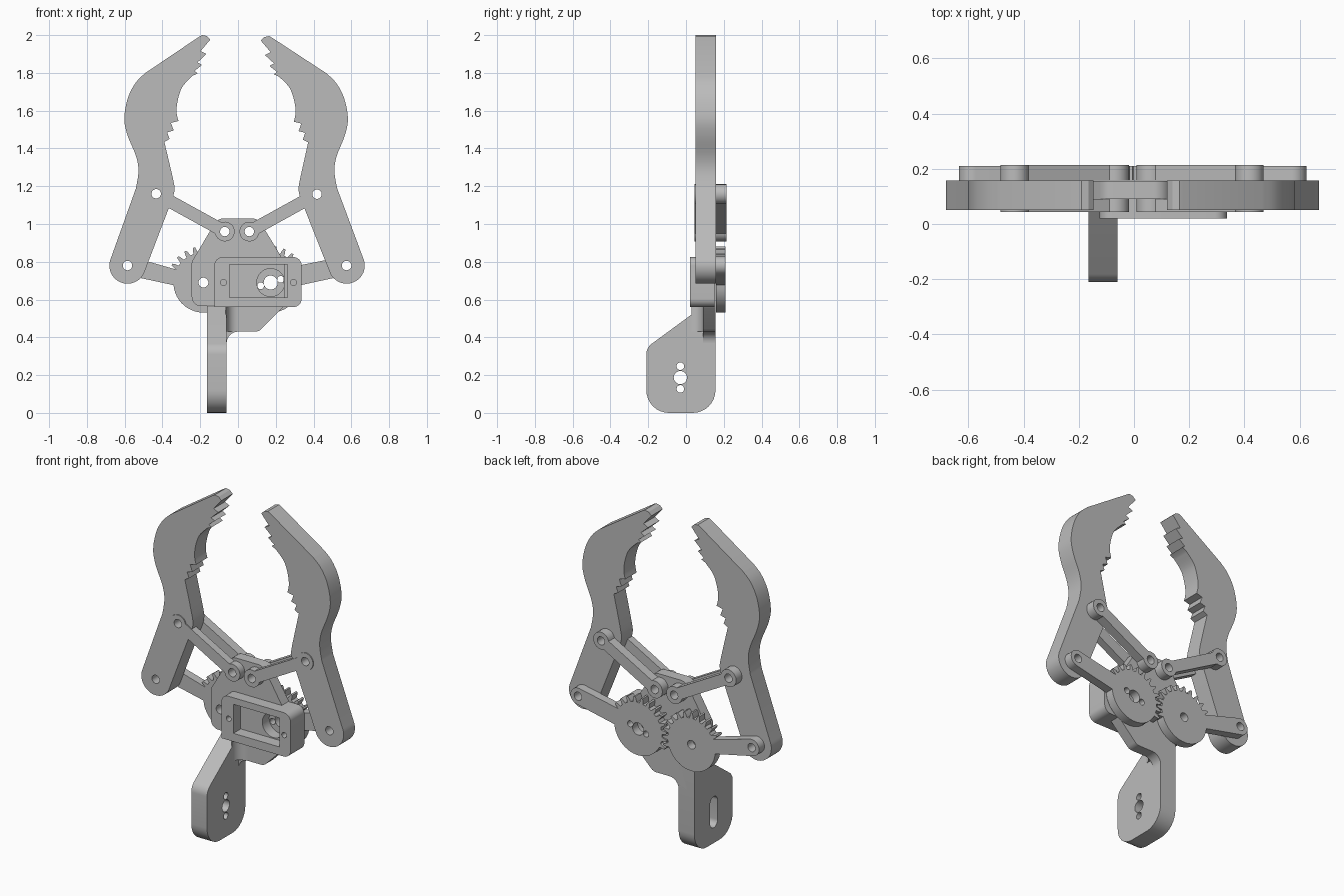
import bpy, bmesh
from math import sin, cos, pi, asin, atan2, hypot, radians
from mathutils import Vector

if "Cube" in bpy.data.objects:
    bpy.data.objects.remove(bpy.data.objects["Cube"])

grey = bpy.data.materials.new("plain grey")
grey.use_nodes = True
grey.diffuse_color = (0.5, 0.5, 0.5, 1)
grey.node_tree.nodes["Principled BSDF"].inputs["Base Color"].default_value = (0.5, 0.5, 0.5, 1)

FACING_Y, FACING_X, FACING_Z = (pi / 2, 0, 0), (pi / 2, 0, pi / 2), (0, 0, 0)
MID = -0.005


def plate(name, outline, lo, hi, holes=(), facing=FACING_Y):
    """Flat part: outline with holes, extruded between two depths."""
    curve = bpy.data.curves.new(name, 'CURVE')
    curve.dimensions, curve.fill_mode = '2D', 'BOTH'
    curve.extrude = (hi - lo) / 2
    for loop in (outline, *holes):
        spline = curve.splines.new('POLY')
        spline.points.add(len(loop) - 1)
        for point, (u, v) in zip(spline.points, loop):
            point.co = (u, v, 0, 1)
        spline.use_cyclic_u = True
    obj = bpy.data.objects.new(name, curve)
    bpy.context.collection.objects.link(obj)
    obj.rotation_euler = facing
    axis = {FACING_Y: 1, FACING_X: 0, FACING_Z: 2}[facing]
    obj.location[axis] = (lo + hi) / 2
    bpy.ops.object.select_all(action='DESELECT')
    obj.select_set(True)
    bpy.context.view_layer.objects.active = obj
    bpy.ops.object.convert(target='MESH')
    obj = bpy.context.view_layer.objects.active
    bm = bmesh.new()
    bm.from_mesh(obj.data)
    bmesh.ops.remove_doubles(bm, verts=bm.verts, dist=0.0001)
    bmesh.ops.recalc_face_normals(bm, faces=bm.faces)
    bm.to_mesh(obj.data)
    bm.free()
    obj.data.materials.clear()
    obj.data.materials.append(grey)
    bpy.ops.object.shade_smooth_by_angle(angle=radians(25))
    return obj


def arc(c, r, start, end, n=16):
    return [(c[0] + r * cos(start + (end - start) * i / n),
             c[1] + r * sin(start + (end - start) * i / n)) for i in range(n + 1)]


def circle(c, r):
    return arc(c, r, 0, 2 * pi, 32)[:-1]


def rounded(corners):
    """Polygon of (u, v, radius) corners, each rounded by its radius."""
    out = []
    for i, (u, v, r) in enumerate(corners):
        p = Vector((u, v))
        a = (Vector(corners[i - 1][:2]) - p).normalized()
        b = (Vector(corners[(i + 1) % len(corners)][:2]) - p).normalized()
        if r == 0:
            out.append((u, v))
            continue
        half = a.angle(b) / 2
        centre = p + (a + b).normalized() * r / sin(half)
        s, e = p + a * r * cos(half) / sin(half) - centre, p + b * r * cos(half) / sin(half) - centre
        start = atan2(s.y, s.x)
        sweep = (atan2(e.y, e.x) - start + pi) % (2 * pi) - pi
        out += arc(centre, r, start, start + sweep, 8)
    return out


def smooth(pts, n=5):
    """Smooth open curve through the points."""
    p = [Vector(q) for q in (pts[0], *pts, pts[-1])]
    out = []
    for a, b, c, d in zip(p, p[1:], p[2:], p[3:]):
        for i in range(n):
            t = i / n
            out.append(tuple(b + (c - a) * t / 2 + (a * 2 - b * 5 + c * 4 - d) * t * t / 2
                             + (b * 3 - a - c * 3 + d) * t ** 3 / 2))
    return out + [pts[-1]]


def bar(a, b, r, w):
    """Round ends at a and b joined by a narrower bar."""
    t, g = atan2(b[1] - a[1], b[0] - a[0]), asin(w / r)
    return arc(a, r, t + g, t + 2 * pi - g, 24) + arc(b, r, t - pi + g, t + pi - g, 24)


def gear_arm(c, end, phase):
    """Partly toothed gear with an arm to the jaw pivot."""
    t = atan2(end[1] - c[1], end[0] - c[0])
    root, tip, pitch = 0.159, 0.192, radians(15)
    g = asin(0.048 / root)
    polar = lambda r, ang: (c[0] + r * cos(ang), c[1] + r * sin(ang))
    pts = []
    for k in range(2, 14):
        mid = radians(20) + t + (k - 1 + phase) * pitch - t
        for r, f in ((root, -0.29), (0.178, -0.2), (tip, -0.1), (tip, 0.1), (0.178, 0.2), (root, 0.29)):
            pts.append(polar(r, mid - radians(5) + f * pitch))
    # plain rim round the outer lower side
    last = atan2(pts[-1][1] - c[1], pts[-1][0] - c[0]) % (2 * pi)
    rim = arc(c, root, last + 0.03, t + 2 * pi - g, 20)
    return pts + rim + arc(end, 0.05, t - pi / 2, t + pi / 2)


# outward distance and height of the pivots on each side
GEAR, ARM_END, LINK_IN, LINK_OUT = (0.178, 0.69), (0.58, 0.78), (0.065, 0.96), (0.428, 1.16)

# jaw outline: tip teeth, hollow, lower teeth, waist, pivot end, back
jaw = [(0.16, 1.995), (0.141, 1.977), (0.193, 1.915), (0.162, 1.9), (0.21, 1.855),
       (0.185, 1.842), (0.225, 1.81), (0.208, 1.797)]
jaw += smooth([(0.235, 1.785), (0.29, 1.725), (0.315, 1.65), (0.32, 1.59), (0.31, 1.545)])
jaw += [(0.35, 1.535), (0.335, 1.495), (0.37, 1.485), (0.357, 1.45), (0.385, 1.435)]
jaw += smooth([(0.36, 1.33), (0.335, 1.22), (0.331, 1.18), (0.34, 1.14)])
jaw += arc(ARM_END, 0.096, radians(201), radians(381), 24)
jaw += smooth([(0.535, 1.19), (0.522, 1.28), (0.535, 1.36), (0.58, 1.47), (0.597, 1.56),
               (0.577, 1.67), (0.535, 1.75), (0.485, 1.8)])
jaw += [(0.2, 1.992), (0.185, 2.0)]

for side, word in ((-1, "right"), (1, "left")):
    tilt = 0.013 if side > 0 else 0

    def place(pts):
        return [(MID + side * d, z) for d, z in pts]

    def turn(pts):
        return [(ARM_END[0] + (d - ARM_END[0]) * cos(tilt) - (z - ARM_END[1]) * sin(tilt),
                 ARM_END[1] + (d - ARM_END[0]) * sin(tilt) + (z - ARM_END[1]) * cos(tilt)) for d, z in pts]

    outer = turn([LINK_OUT])[0]
    pin = lambda c: place(circle(c, 0.025))
    plate(word + "_jaw", place(turn(jaw)), 0.05, 0.158, [pin(ARM_END), pin(outer)])

    # parallel links in front of and behind the jaw
    link = place(bar(LINK_IN, outer, 0.052, 0.034))
    for where, lo, hi in (("front", 0.044, 0.09), ("rear", 0.158, 0.214)):
        plate(f"{word}_{where}_link", link, lo, hi, [pin(LINK_IN), pin(outer)])

    # gear: the driven one has a horn mount, the other a plain pin hole
    holes = [pin(ARM_END), place(circle(GEAR, 0.037 if side > 0 else 0.026))]
    if side > 0:
        for s in (-1, 1):
            holes.append(place(circle((GEAR[0] + s * 0.053, GEAR[1] + s * 0.017), 0.018)))
    plate(word + "_gear_arm", place(gear_arm(GEAR, ARM_END, 0.5 if side > 0 else 0)),
          0.158, 0.21, holes)

# base plate carrying the gears and links
base = rounded([(-0.245, 0.565, 0.05), (-0.245, 0.8, 0.03), (-0.108, 1.03, 0.06), (0.106, 1.03, 0.06),
                (0.245, 0.8, 0.03), (0.245, 0.565, 0.03), (0.11, 0.43, 0.05), (-0.06, 0.43, 0.06),
                (-0.06, 0.35, 0), (-0.165, 0.35, 0), (-0.165, 0.565, 0)])
plate("base_plate", base, 0.09, 0.156,
      [circle((MID - GEAR[0], GEAR[1]), 0.026), circle((MID + GEAR[0], GEAR[1]), 0.074),
       circle((MID - LINK_IN[0], LINK_IN[1]), 0.025), circle((MID + LINK_IN[0], LINK_IN[1]), 0.025)])

# motor box: rounded frame with a window and two screw holes
box = rounded([(-0.125, 0.56, 0), (-0.125, 0.825, 0.045), (0.337, 0.825, 0.045), (0.337, 0.56, 0.045)])
window = [(-0.045, 0.61), (0.262, 0.61), (0.262, 0.785), (-0.045, 0.785)]
plate("motor_box", box, 0.02, 0.152, [window, circle((-0.076, 0.69), 0.016), circle((0.294, 0.69), 0.016)])

# mounting leg: inner half with screw holes, outer half with a horn slot
leg = rounded([(-0.21, 0, 0.12), (0.156, 0, 0.12), (0.156, 0.565, 0), (0.09, 0.565, 0), (-0.21, 0.345, 0.07)])
hub = (-0.03, 0.187)
plate("leg_inner_half", leg, -0.11, -0.06,
      [circle(hub, 0.035), circle((hub[0], hub[1] + 0.06), 0.02), circle((hub[0], hub[1] - 0.06), 0.02)], FACING_X)
slot = arc((hub[0], 0.245), 0.036, 0, pi) + arc((hub[0], 0.129), 0.036, pi, 2 * pi)
plate("leg_outer_half", leg, -0.165, -0.11, [slot], FACING_X)

# hollow fillet where the leg meets the base plate
fillet = [(-0.065, 0.095), (0, 0.095)] + arc((0, 0.03), 0.06, pi / 2, pi, 10) + [(-0.065, 0.03)]
plate("leg_fillet", fillet, 0.43, 0.56, (), FACING_Z)
